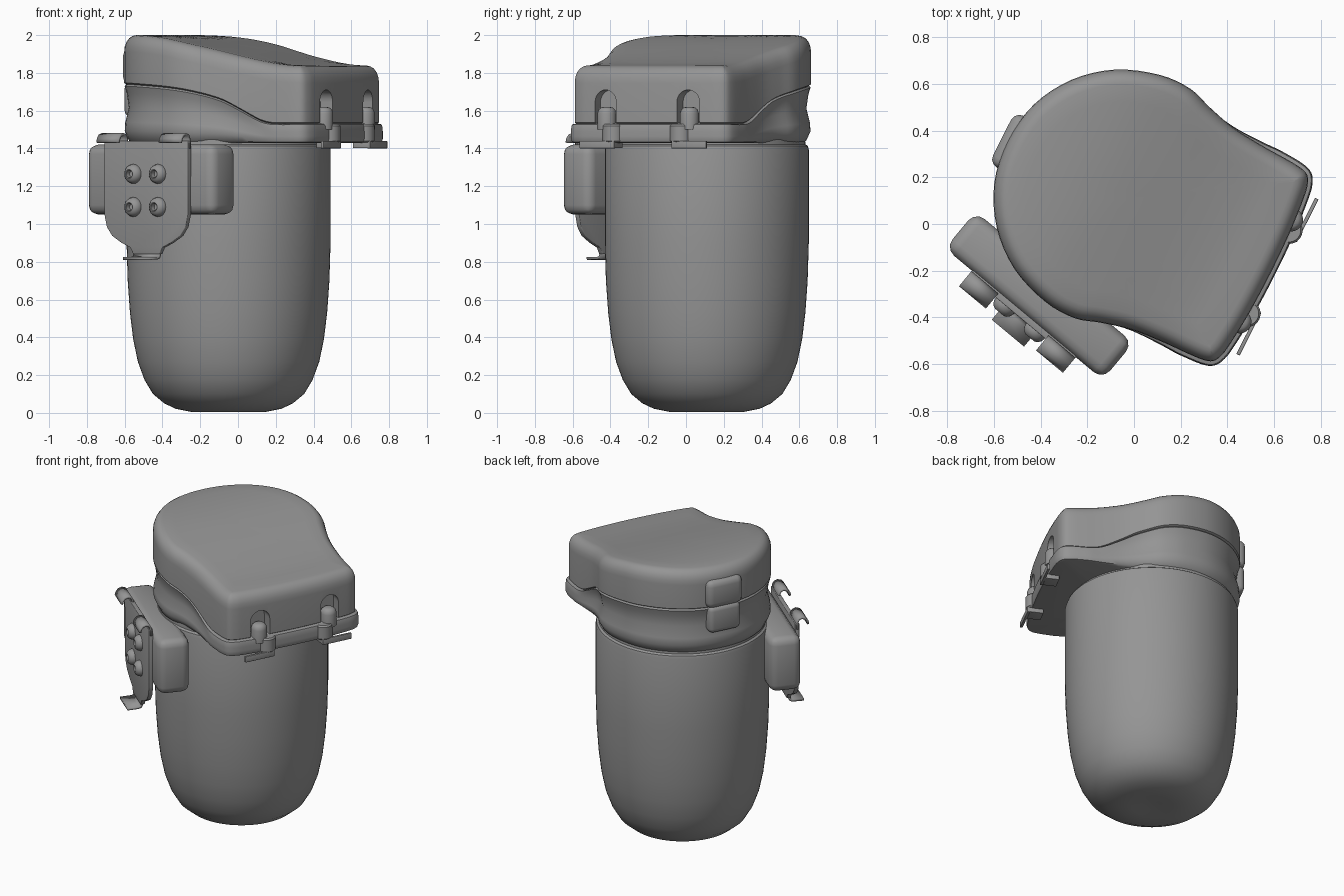
import bpy, bmesh, math
from mathutils import Matrix, Vector

if "Cube" in bpy.data.objects:
    bpy.data.objects.remove(bpy.data.objects["Cube"])

grey = bpy.data.materials.new("plain_grey")
grey.use_nodes = True
COLOUR = (0.3, 0.3, 0.3, 1)
grey.diffuse_color = COLOUR
grey.node_tree.nodes["Principled BSDF"].inputs["Base Color"].default_value = COLOUR

# Lid frame: x points to the nose. Bracket frame: -y points outwards.
AXIS = Matrix.Translation((-0.05, 0.11, 0))
LID = AXIS @ Matrix.Rotation(math.radians(-26.8), 4, 'Z')
NOSE = LID @ Matrix.Rotation(math.radians(90), 4, 'Z')
BRACKET = Matrix.Translation((-0.405, -0.305, 0)) @ Matrix.Rotation(math.radians(-39.8), 4, 'Z')


def finish(name, bm, frame, bevel=0, angle=35, segments=3):
    bmesh.ops.recalc_face_normals(bm, faces=bm.faces)
    mesh = bpy.data.meshes.new(name)
    bm.to_mesh(mesh)
    bm.free()
    mesh.materials.append(grey)
    obj = bpy.data.objects.new(name, mesh)
    bpy.context.collection.objects.link(obj)
    obj.matrix_world = frame
    bpy.ops.object.select_all(action='DESELECT')
    obj.select_set(True)
    bpy.context.view_layer.objects.active = obj
    if bevel:
        mod = obj.modifiers.new("Bevel", 'BEVEL')
        mod.width, mod.segments = bevel, segments
        bpy.ops.object.modifier_apply(modifier=mod.name)
    bpy.ops.object.shade_smooth_by_angle(angle=math.radians(angle))
    return obj


def loft(name, rings, frame, angle=35):
    """Skin closed rings of points and cap both ends with a fan."""
    bm = bmesh.new()
    rows = [[bm.verts.new(p) for p in ring] for ring in rings]
    n = len(rows[0])
    for a, b in zip(rows, rows[1:]):
        for i in range(n):
            j = (i + 1) % n
            bm.faces.new((a[i], a[j], b[j], b[i]))
    for row in (rows[0], rows[-1]):
        hub = bm.verts.new(sum((v.co for v in row), Vector()) / n)
        for i in range(n):
            bm.faces.new((row[i], row[(i + 1) % n], hub))
    return finish(name, bm, frame, angle=angle)


def lathe(name, profile, frame, steps=64):
    rings = [[(r * math.cos(2 * math.pi * i / steps), r * math.sin(2 * math.pi * i / steps), z)
              for i in range(steps)] for r, z in profile]
    return loft(name, rings, frame)


def prism(name, points, y0, y1, frame, bevel=0):
    bm = bmesh.new()
    face = bm.faces.new([bm.verts.new((x, y0, z)) for x, z in points])
    new = bmesh.ops.extrude_face_region(bm, geom=[face])["geom"]
    bmesh.ops.translate(bm, vec=(0, y1 - y0, 0), verts=[v for v in new if isinstance(v, bmesh.types.BMVert)])
    return finish(name, bm, frame, bevel)


def block(name, xs, ys, zs, frame, bevel=0, segments=3):
    bm = bmesh.new()
    bmesh.ops.create_cube(bm, size=1)
    for v in bm.verts:
        v.co = [r[0] if c < 0 else r[1] for c, r in zip(v.co, (xs, ys, zs))]
    return finish(name, bm, frame, bevel, segments=segments)


def ribbon(name, path, x0, x1, frame, thick=0.014):
    """Bent sheet-metal strip following a path in y and z."""
    bm = bmesh.new()
    rows = [(bm.verts.new((x0, y, z)), bm.verts.new((x1, y, z))) for y, z in path]
    for a, b in zip(rows, rows[1:]):
        bm.faces.new((a[0], a[1], b[1], b[0]))
    obj = finish(name, bm, frame)
    mod = obj.modifiers.new("Thickness", 'SOLIDIFY')
    mod.thickness, mod.offset = thick, 0
    return obj


def ease(x, table):
    """Smooth interpolation through (position, height) pairs."""
    if x <= table[0][0]:
        return table[0][1]
    for i, ((a, p), (b, q)) in enumerate(zip(table, table[1:])):
        if x <= b:
            def slope(k):
                lo, hi = table[max(k - 1, 0)], table[min(k + 1, len(table) - 1)]
                return (hi[1] - lo[1]) / (hi[0] - lo[0])
            t, h = (x - a) / (b - a), b - a
            return ((2*t**3 - 3*t**2 + 1) * p + (t**3 - 2*t**2 + t) * h * slope(i)
                    + (3*t**2 - 2*t**3) * q + (t**3 - t**2) * h * slope(i + 1))
    return table[-1][1]


def top_z(u):
    return ease(u, [(-0.6, 1.995), (-0.35, 2), (-0.15, 1.985), (0.06, 1.945), (0.33, 1.88), (0.52, 1.845), (0.72, 1.835)])


def seam_z(u):
    return ease(u, [(-0.58, 1.74), (-0.3, 1.735), (0, 1.71), (0.2, 1.66), (0.32, 1.6), (0.43, 1.545), (0.5, 1.53), (0.7, 1.53)])


def nose_blend(u):
    return ease(u, [(0.2, 0), (0.5, 1)])


# Lid outline: round back running into a squared nose, mirrored and splined
half = [(0.553 * math.cos(math.radians(a)), 0.553 * math.sin(math.radians(a))) for a in (160, 140, 120, 100, 85)]
half += [(0.16, 0.517), (0.29, 0.485), (0.43, 0.472), (0.54, 0.468), (0.62, 0.462), (0.662, 0.447),
         (0.683, 0.41), (0.694, 0.35), (0.707, 0.2)]
control = [(-0.55, 0)] + half + [(0.712, 0)] + [(u, -v) for u, v in reversed(half)]
outline = []
for i in range(len(control)):
    p0, p1, p2, p3 = (Vector(control[(i + k) % len(control)]) for k in (-1, 0, 1, 2))
    for t in (0, 0.25, 0.5, 0.75):
        outline.append(0.5 * (2*p1 + (p2 - p0)*t + (2*p0 - 5*p1 + 4*p2 - p3)*t*t + (3*p1 - p0 - 3*p2 + p3)*t**3))
normals = []
for i, p in enumerate(outline):
    d = outline[(i + 1) % len(outline)] - outline[i - 1]
    normals.append(Vector((-d.y, d.x)).normalized())


def ring(offset, height, scale=1):
    points = []
    for p, n in zip(outline, normals):
        q = (p + n * offset(p.x)) * scale
        points.append((q.x, q.y, height(q.x)))
    return points


# Body with rounded base and narrow neck
lathe("body", [(0.05, 0.012), (0.13, 0.004), (0.2, 0.006), (0.28, 0.022), (0.34, 0.05), (0.4, 0.1), (0.445, 0.175),
               (0.48, 0.27), (0.505, 0.39), (0.522, 0.53), (0.534, 0.7), (0.54, 0.9), (0.54, 1.395), (0.535, 1.413),
               (0.522, 1.422), (0.52, 1.46)], AXIS, 96)

# Collar below the seam, spreading into the nose flange
collar_rings = []
for t, back, front in ((0, -0.04, 0), (0.04, -0.025, 0.014), (0.2, -0.003, 0.02), (0.35, -0.006, 0.02),
                       (0.6, -0.025, 0.02), (0.85, -0.014, 0.018), (0.97, -0.003, 0.014), (1, -0.012, 0.004)):
    collar_rings.append(ring(lambda u: back + (front - back) * nose_blend(u),
                             lambda u: 1.43 + (seam_z(u) - 1.43) * t))
loft("collar", collar_rings, LID)

# Lid shell with soft upper rim
lid_rings = [ring(lambda u: -0.012, seam_z), ring(lambda u: 0, lambda u: seam_z(u) + 0.008)]
for drop, inset in ((0.09, 0), (0.06, 0.003), (0.035, 0.012), (0.015, 0.027), (0.004, 0.045), (0, 0.065)):
    lid_rings.append(ring(lambda u: -inset, lambda u: top_z(u) - drop))
for scale in (0.85, 0.7, 0.5, 0.3, 0.1):
    lid_rings.append(ring(lambda u: -0.065, top_z, scale))
lid = loft("lid", lid_rings, LID)

# Latch slots, posts, flange bulges and clips on the nose
for side, label in ((1, "left"), (-1, "right")):
    v = 0.245 * side
    arch = [(v - 0.065, 1.5), (v + 0.065, 1.5)]
    arch += [(v + 0.065 * math.cos(math.pi * k / 12), 1.645 + 0.065 * math.sin(math.pi * k / 12)) for k in range(13)]
    cutter = prism("slot_cutter", arch, -0.85, -0.635, NOSE)
    cutter.hide_render = True
    mod = lid.modifiers.new("Slot", 'BOOLEAN')
    mod.operation, mod.object, mod.solver = 'DIFFERENCE', cutter, 'EXACT'
    bpy.context.view_layer.objects.active = lid
    bpy.ops.object.modifier_apply(modifier=mod.name)
    bpy.data.objects.remove(cutter)
    lathe("latch_post_" + label, [(0.05, 1.5), (0.05, 1.585), (0.044, 1.605), (0.03, 1.617), (0.01, 1.62)],
          LID @ Matrix.Translation((0.688, v, 0)), 32)
    lathe("flange_bulge_" + label, [(0.05, 1.432), (0.058, 1.44), (0.058, 1.52), (0.05, 1.53)],
          LID @ Matrix.Translation((0.7, 0.2 * side, 0)), 32)
    clip = sorted((0.17 * side, 0.375 * side))
    block("clip_plate_" + label, (0.737, 0.753), clip, (1.4, 1.44), LID, 0.003)
    block("clip_arm_" + label, (0.65, 0.745), sorted((0.17 * side, 0.26 * side)), (1.402, 1.436), LID, 0.003)
bpy.ops.object.select_all(action='DESELECT')
lid.select_set(True)
bpy.ops.object.shade_smooth_by_angle(angle=math.radians(35))

# Rear hinge hump on lid and collar
block("hinge_upper", (-0.578, -0.45), (-0.125, 0.125), (1.74, 1.93), LID, 0.04)
block("hinge_lower", (-0.572, -0.45), (-0.11, 0.11), (1.57, 1.75), LID, 0.03)

# Mounting box
block("mount_box", (-0.44, 0.44), (-0.105, 0.1), (1.05, 1.42), BRACKET, 0.05)

# Shield-shaped plate, its hooks and foot
edge = [(0.29, 1.44), (0.288, 1.05), (0.272, 0.985), (0.235, 0.937), (0.17, 0.9), (0.11, 0.875), (0.09, 0.84)]
prism("bracket_plate", edge + [(-x, z) for x, z in reversed(edge)], -0.128, -0.1, BRACKET, 0.004)
for side, label in ((1, "right"), (-1, "left")):
    ribbon("bracket_hook_" + label, [(-0.115, 1.4), (-0.115, 1.45), (-0.125, 1.468), (-0.145, 1.475), (-0.167, 1.468),
                                     (-0.18, 1.45), (-0.185, 1.43)], 0.14 * side, 0.29 * side, BRACKET)
ribbon("bracket_foot", [(-0.115, 0.87), (-0.117, 0.84), (-0.125, 0.824), (-0.14, 0.819), (-0.212, 0.817)], -0.09, 0.09, BRACKET)

# Four domed screws with sockets
for i, x in enumerate((-0.085, 0.085)):
    for j, z in enumerate((1.09, 1.265)):
        seat = BRACKET @ Matrix.Translation((x, -0.125, z)) @ Matrix.Rotation(math.radians(90), 4, 'X')
        lathe(f"screw_{i}{j}", [(0.05, -0.01), (0.052, 0.008), (0.047, 0.024), (0.036, 0.037), (0.024, 0.042),
                                (0.02, 0.04), (0.018, 0.015), (0.004, 0.012)], seat, 24)
